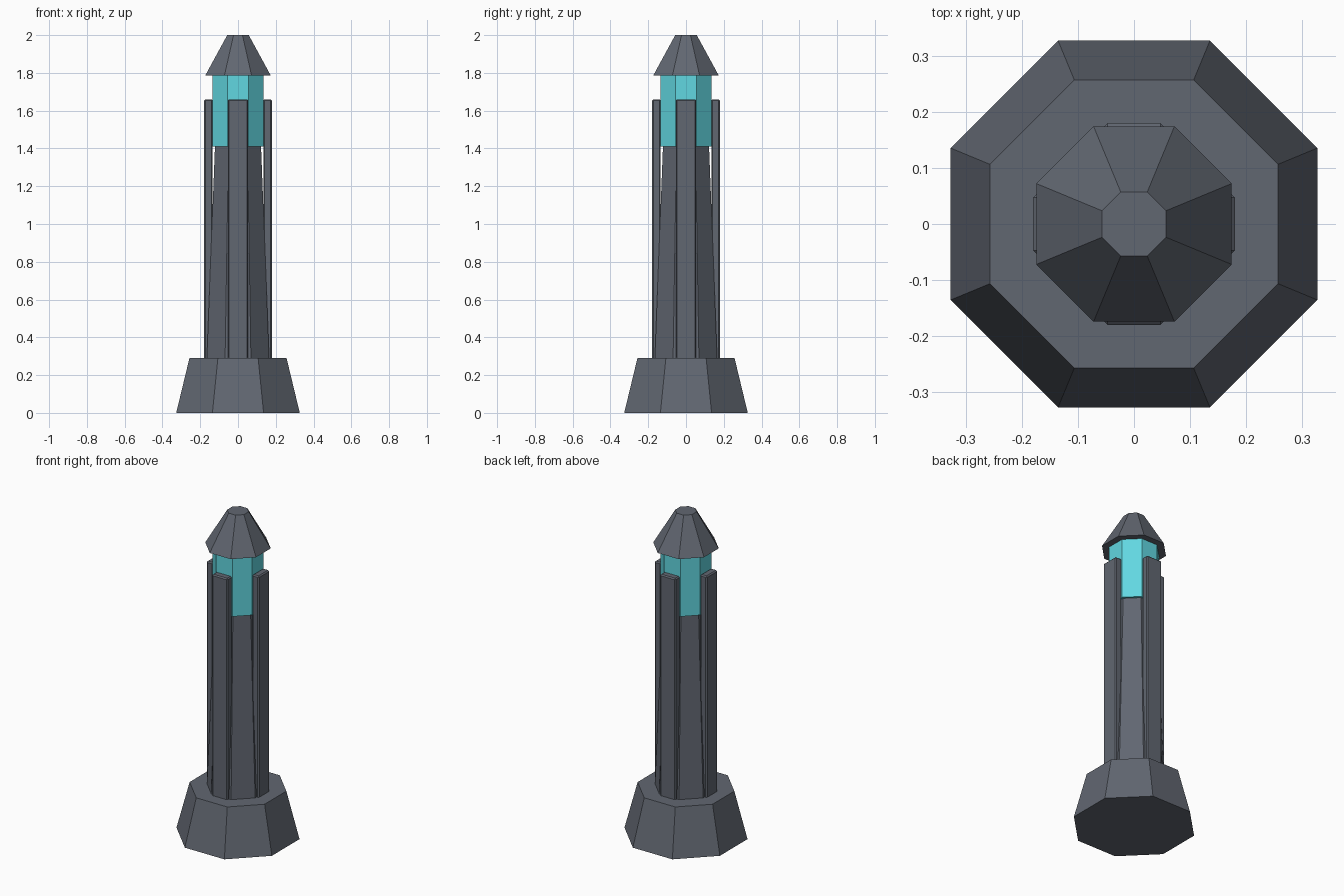
import bpy, bmesh, math
from mathutils import Matrix

cube = bpy.data.objects.get("Cube")
if cube:
    bpy.data.objects.remove(cube, do_unlink=True)


def material(name, colour):
    m = bpy.data.materials.new(name)
    m.use_nodes = True
    m.diffuse_color = colour
    m.node_tree.nodes["Principled BSDF"].inputs["Base Color"].default_value = colour
    return m


stone = material("slate grey", (0.12, 0.135, 0.165, 1))
glass = material("turquoise glass", (0.12, 0.68, 0.75, 1))


def add_object(name, bm, mat):
    mesh = bpy.data.meshes.new(name)
    bm.to_mesh(mesh)
    bm.free()
    mesh.materials.append(mat)
    obj = bpy.data.objects.new(name, mesh)
    bpy.context.collection.objects.link(obj)
    return obj


def octagon(name, low, high, bottom, top, mat):
    """Tapered octagon, sized by the distance from its axis to its flats."""
    to_corner = 1 / math.cos(math.pi / 8)
    bm = bmesh.new()
    bmesh.ops.create_cone(
        bm, cap_ends=True, segments=8, radius1=low * to_corner,
        radius2=high * to_corner, depth=top - bottom,
        matrix=Matrix.Translation((0, 0, (bottom + top) / 2))
        @ Matrix.Rotation(math.pi / 8, 4, "Z"))
    return add_object(name, bm, mat)


# Stacked body
octagon("base", 0.327, 0.257, 0, 0.29, stone)
octagon("shaft", 0.165, 0.122, 0.29, 1.41, stone)
octagon("lamp_glass", 0.135, 0.135, 1.41, 1.785, glass)
octagon("roof", 0.174, 0.057, 1.785, 2.0, stone)

# Four upright ribs with narrow chamfers
inner, outer, bottom, top, width = 0.134, 0.18, 0.28, 1.66, 0.108
for i, side in enumerate(("front", "left", "back", "right")):
    bm = bmesh.new()
    place = Matrix.Translation((0, -(inner + outer) / 2, (bottom + top) / 2))
    size = Matrix.Diagonal((width, outer - inner, top - bottom, 1))
    bmesh.ops.create_cube(bm, size=1, matrix=place @ size)
    bmesh.ops.bevel(bm, geom=bm.edges[:], offset=0.007, segments=1, affect="EDGES")
    bm.transform(Matrix.Rotation(i * math.pi / 2, 4, "Z"))
    add_object(side + "_rib", bm, stone)
